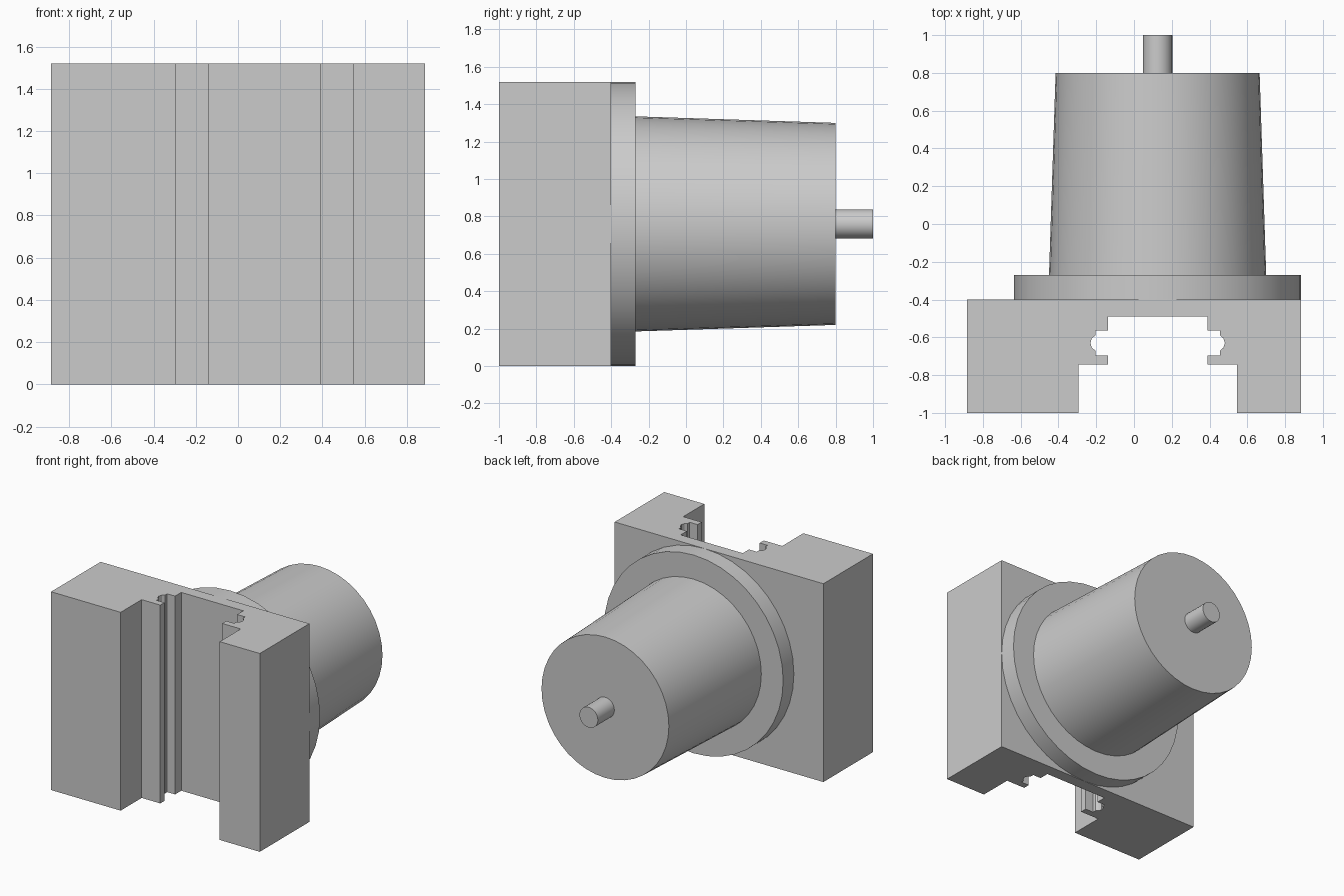
import bpy, bmesh
from math import radians
from mathutils import Matrix

cube = bpy.data.objects.get("Cube")
if cube:
    bpy.data.objects.remove(cube, do_unlink=True)

AXIS_X, AXIS_Z = 0.125, 0.76
HEIGHT = 1.52

grey = bpy.data.materials.new("plain grey")
grey.use_nodes = True
colour = (0.6, 0.6, 0.6, 1)
grey.diffuse_color = colour
grey.node_tree.nodes["Principled BSDF"].inputs["Base Color"].default_value = colour


def finish(name, bm, smooth=False):
    bmesh.ops.recalc_face_normals(bm, faces=bm.faces)
    mesh = bpy.data.meshes.new(name)
    bm.to_mesh(mesh)
    bm.free()
    mesh.materials.append(grey)
    obj = bpy.data.objects.new(name, mesh)
    bpy.context.collection.objects.link(obj)
    if smooth:
        bpy.ops.object.select_all(action='DESELECT')
        obj.select_set(True)
        bpy.context.view_layer.objects.active = obj
        bpy.ops.object.shade_smooth_by_angle(angle=radians(30))
    return obj


def turned(name, y0, y1, r0, r1, sides=40):
    """Round part along the y axis, from y0 (radius r0) to y1 (radius r1)."""
    bm = bmesh.new()
    place = (Matrix.Translation((AXIS_X, (y0 + y1) / 2, AXIS_Z))
             @ Matrix.Rotation(radians(-90), 4, 'X'))
    bmesh.ops.create_cone(bm, cap_ends=True, segments=sides, radius1=r0,
                          radius2=r1, depth=y1 - y0, matrix=place)
    return finish(name, bm, smooth=True)


# Slotted block: half of the slot as (distance from axis, y), mirrored
slot = [(0.42, -1), (0.42, -0.745), (0.263, -0.745), (0.263, -0.695),
        (0.33, -0.695), (0.33, -0.67), (0.348, -0.655), (0.356, -0.63),
        (0.348, -0.605), (0.33, -0.59), (0.33, -0.565), (0.263, -0.565),
        (0.263, -0.49)]
outline = [(-0.885, -0.4), (-0.885, -1)]
outline += [(AXIS_X - d, y) for d, y in slot]
outline += [(AXIS_X + d, y) for d, y in reversed(slot)]
outline += [(0.885, -1), (0.885, -0.4)]

bm = bmesh.new()
base = bm.faces.new([bm.verts.new((x, y, 0)) for x, y in outline])
top = bmesh.ops.extrude_face_region(bm, geom=[base])["geom"]
bmesh.ops.translate(bm, vec=(0, 0, HEIGHT),
                    verts=[v for v in top if isinstance(v, bmesh.types.BMVert)])
finish("slotted_block", bm)

# Flange, tapered body and end pin
turned("flange", -0.4, -0.27, 0.76, 0.76)
turned("tapered_body", -0.27, 0.8, 0.575, 0.54)
turned("end_pin", 0.8, 1.0, 0.078, 0.078, 24)
